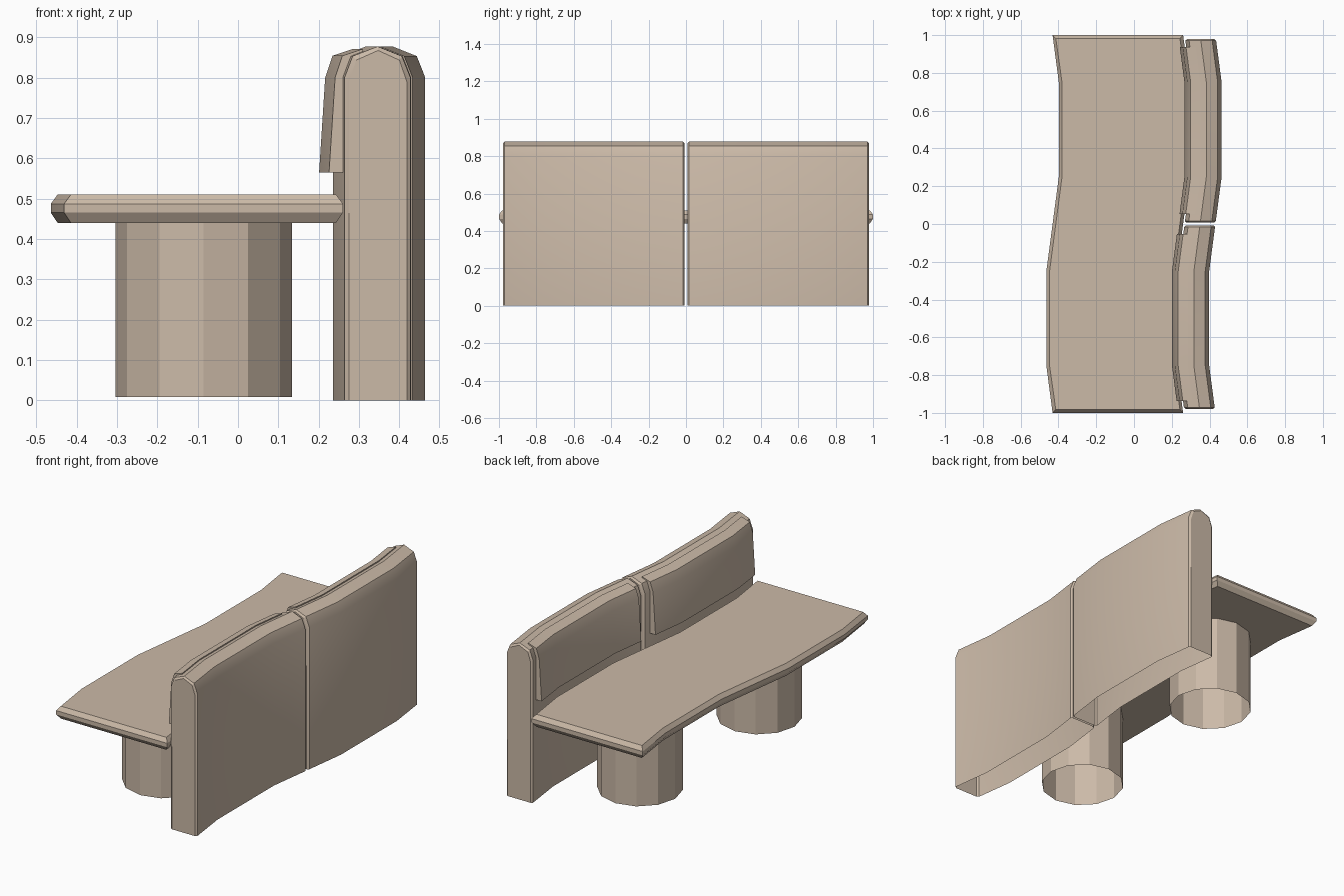
import bpy, bmesh, math

if "Cube" in bpy.data.objects:
    bpy.data.objects.remove(bpy.data.objects["Cube"])

mat = bpy.data.materials.new("warm beige")
mat.diffuse_color = (0.60, 0.49, 0.39, 1)
mat.use_nodes = True
mat.node_tree.nodes["Principled BSDF"].inputs["Base Color"].default_value = mat.diffuse_color

# S-shaped sideways drift of the bench along its length
PATH = [(-1, 0), (-0.75, -0.033), (-0.25, -0.033), (0, 0),
        (0.25, 0.033), (0.75, 0.033), (1, 0)]


def drift(y):
    for (a, p), (b, q) in zip(PATH, PATH[1:]):
        if y <= b:
            return p + (q - p) * (y - a) / (b - a)
    return 0


def finish(name, bm):
    bmesh.ops.recalc_face_normals(bm, faces=bm.faces)
    me = bpy.data.meshes.new(name)
    bm.to_mesh(me)
    bm.free()
    me.materials.append(mat)
    ob = bpy.data.objects.new(name, me)
    bpy.context.collection.objects.link(ob)
    bpy.ops.object.select_all(action='DESELECT')
    ob.select_set(True)
    bpy.context.view_layer.objects.active = ob
    bpy.ops.object.shade_smooth_by_angle(angle=math.radians(25))
    return ob


def loft(name, rings, closed=True, cap=True):
    """Join rings of points; closed rings wrap around."""
    bm = bmesh.new()
    vs = [[bm.verts.new(p) for p in r] for r in rings]
    n = len(vs[0])
    for a, b in zip(vs, vs[1:]):
        for i in range(n if closed else n - 1):
            j = (i + 1) % n
            bm.faces.new((a[i], a[j], b[j], b[i]))
    if cap:
        bm.faces.new(vs[0])
        bm.faces.new(vs[-1])
    return finish(name, bm)


# Seat: wavy outline stacked in four levels with chamfered rim
levels = []
for z, inset in [(0.44, 0.017), (0.465, 0), (0.487, 0), (0.51, 0.017)]:
    left = [(-0.431 + inset + d, y * (1 - inset) if abs(y) == 1 else y, z) for y, d in PATH]
    right = [(0.26 - inset + d, y * (1 - inset) if abs(y) == 1 else y, z) for y, d in PATH]
    levels.append(left + right[::-1])
loft("seat", levels)

# Backrest shells (open below) and front pads, one pair per half
BACK = [(0.268, 0), (0.268, 0.8), (0.288, 0.853), (0.35, 0.877),
        (0.41, 0.853), (0.431, 0.8), (0.431, 0)]
PAD = [(0.234, 0.565), (0.249, 0.8), (0.267, 0.854), (0.318, 0.871),
       (0.318, 0.85), (0.30, 0.8), (0.30, 0.565)]


def section(profile, y, inset=0):
    pts = []
    for x, z in profile:
        x = 0.35 + (x - 0.35) * (1 - inset / 0.082)
        z = z - inset if z > 0 else z
        pts.append((x + drift(y), y, z))
    return pts


for side, label in [(-1, "near"), (1, "far")]:
    stations = [(0.007, 0.01), (0.015, 0), (0.25, 0), (0.75, 0), (0.971, 0), (0.979, 0.01)]
    loft(label + "_backrest", [section(BACK, side * y, i) for y, i in stations], closed=False)
    loft(label + "_back_pad", [section(PAD, side * y) for y in (0.053, 0.25, 0.75, 0.937)])

    # Round pedestal, hollow underneath
    rings = [[(-0.085 + 0.219 * math.cos(k * math.pi / 6),
               side * 0.53 + 0.219 * math.sin(k * math.pi / 6), z) for k in range(12)]
             for z in (0.008, 0.441)]
    ped = loft(label + "_pedestal", rings, cap=False)
    bpy.ops.object.shade_smooth_by_angle(angle=math.radians(35))
